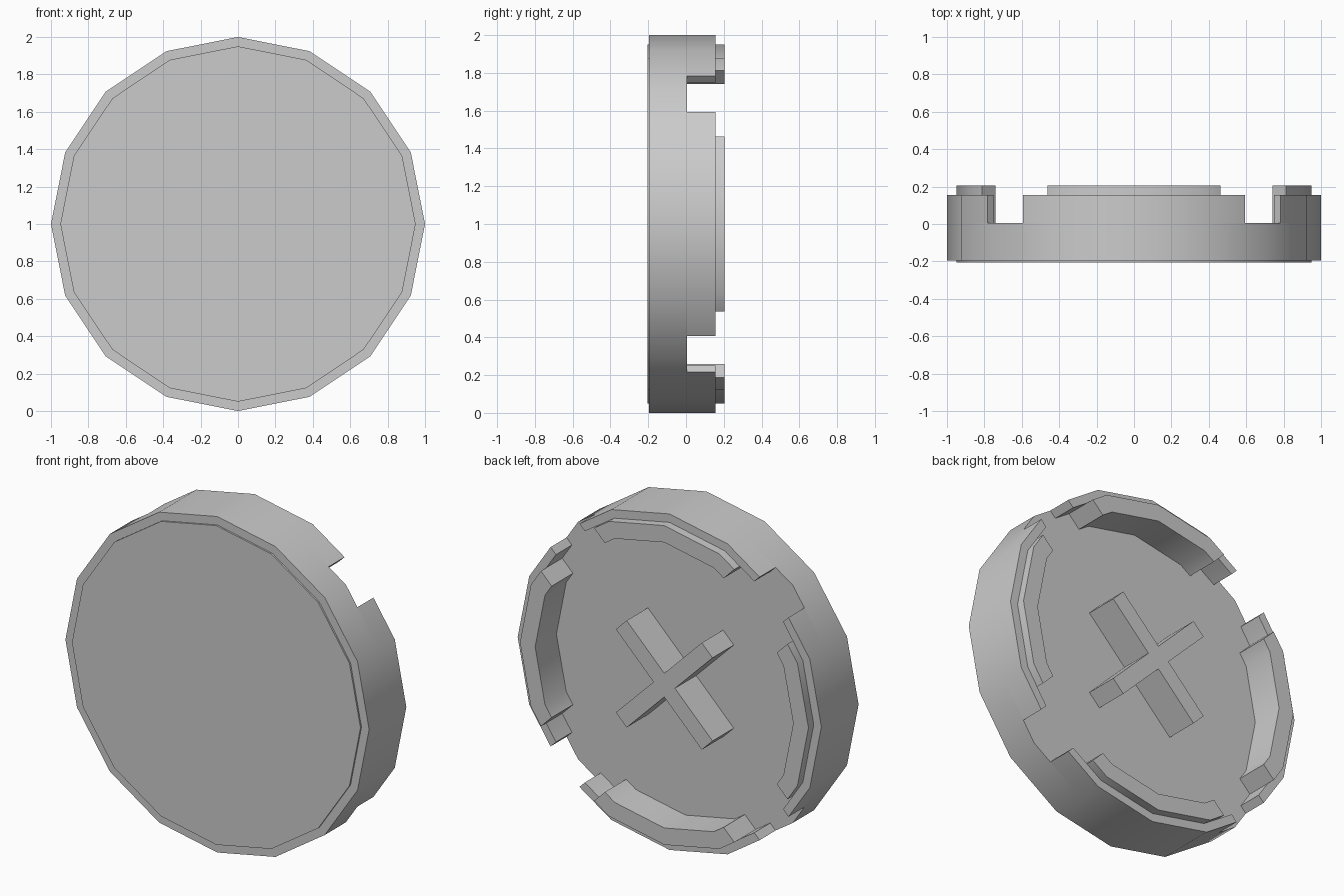
import bpy, bmesh
from math import sin, cos, radians, pi, sqrt

if "Cube" in bpy.data.objects:
    bpy.data.objects.remove(bpy.data.objects["Cube"])

SIDES = 16
FRONT, RIM_FRONT, FLOOR, RIM_BACK, TOP = -0.205, -0.195, 0.005, 0.155, 0.205

grey = bpy.data.materials.new("plain grey")
grey.use_nodes = True
grey.diffuse_color = (0.6, 0.6, 0.6, 1)
grey.node_tree.nodes["Principled BSDF"].inputs["Base Color"].default_value = (0.6, 0.6, 0.6, 1)


def polar(r, a):
    return r * cos(a), r * sin(a)


def turn(p, a):
    return p[0] * cos(a) - p[1] * sin(a), p[0] * sin(a) + p[1] * cos(a)


def slab(name, outlines, y0, y1):
    """Extrude flat (x, z) outlines from depth y0 to y1."""
    bm = bmesh.new()
    for pts in outlines:
        bm.faces.new([bm.verts.new((x, y0, z + 1)) for x, z in pts])
    bmesh.ops.remove_doubles(bm, verts=bm.verts[:], dist=1e-5)
    res = bmesh.ops.extrude_face_region(bm, geom=bm.faces[:], use_keep_orig=True)
    moved = [v for v in res["geom"] if isinstance(v, bmesh.types.BMVert)]
    bmesh.ops.translate(bm, verts=moved, vec=(0, y1 - y0, 0))
    bmesh.ops.recalc_face_normals(bm, faces=bm.faces[:])
    mesh = bpy.data.meshes.new(name)
    bm.to_mesh(mesh)
    bm.free()
    mesh.materials.append(grey)
    obj = bpy.data.objects.new(name, mesh)
    bpy.context.collection.objects.link(obj)
    bpy.ops.object.select_all(action="DESELECT")
    obj.select_set(True)
    bpy.context.view_layer.objects.active = obj
    bpy.ops.object.shade_smooth_by_angle(angle=radians(30))


def disc(r):
    return [polar(r, 2 * pi * i / SIDES) for i in range(SIDES)]


def arc(r, gap):
    """Top quarter of the polygon, cut off beside the diagonal slots (z - |x| = gap)."""
    a, b = polar(r, radians(67.5)), polar(r, radians(45))
    t = (a[1] - a[0] - gap) / (a[1] - a[0])
    end = (a[0] + t * (b[0] - a[0]), a[1] + t * (b[1] - a[1]))
    return [end, a, (0, r), (-a[0], a[1]), (-end[0], end[1])]


def segment(r_in, r_out, gap, angle):
    inner, outer = arc(r_in, gap), arc(r_out, gap)
    quads = [(inner[i], outer[i], outer[i + 1], inner[i + 1]) for i in range(4)]
    return [[turn(p, angle) for p in q] for q in quads]


# Base disc and the slightly raised front plate
slab("base_disc", [disc(1.0)], RIM_FRONT, FLOOR)
slab("front_plate", [disc(0.95)], FRONT, RIM_FRONT)

# Four rim walls, each with a taller inner lip
for side, angle in zip(("top", "right", "bottom", "left"), (0, pi / 2, pi, -pi / 2)):
    slab(side + "_rim_wall", segment(0.95, 1.0, 0.19, angle), FLOOR, RIM_BACK)
    slab(side + "_inner_lip", segment(0.85, 0.95, 0.35, angle), FLOOR, TOP)

# Diagonal cross in the middle of the back
w, h = 0.05, 0.4
arm = [(w, w), (w, h), (-w, h)]
cross = [turn(p, pi / 4 + k * pi / 2) for k in range(4) for p in arm]
slab("back_cross", [cross], FLOOR, TOP)
